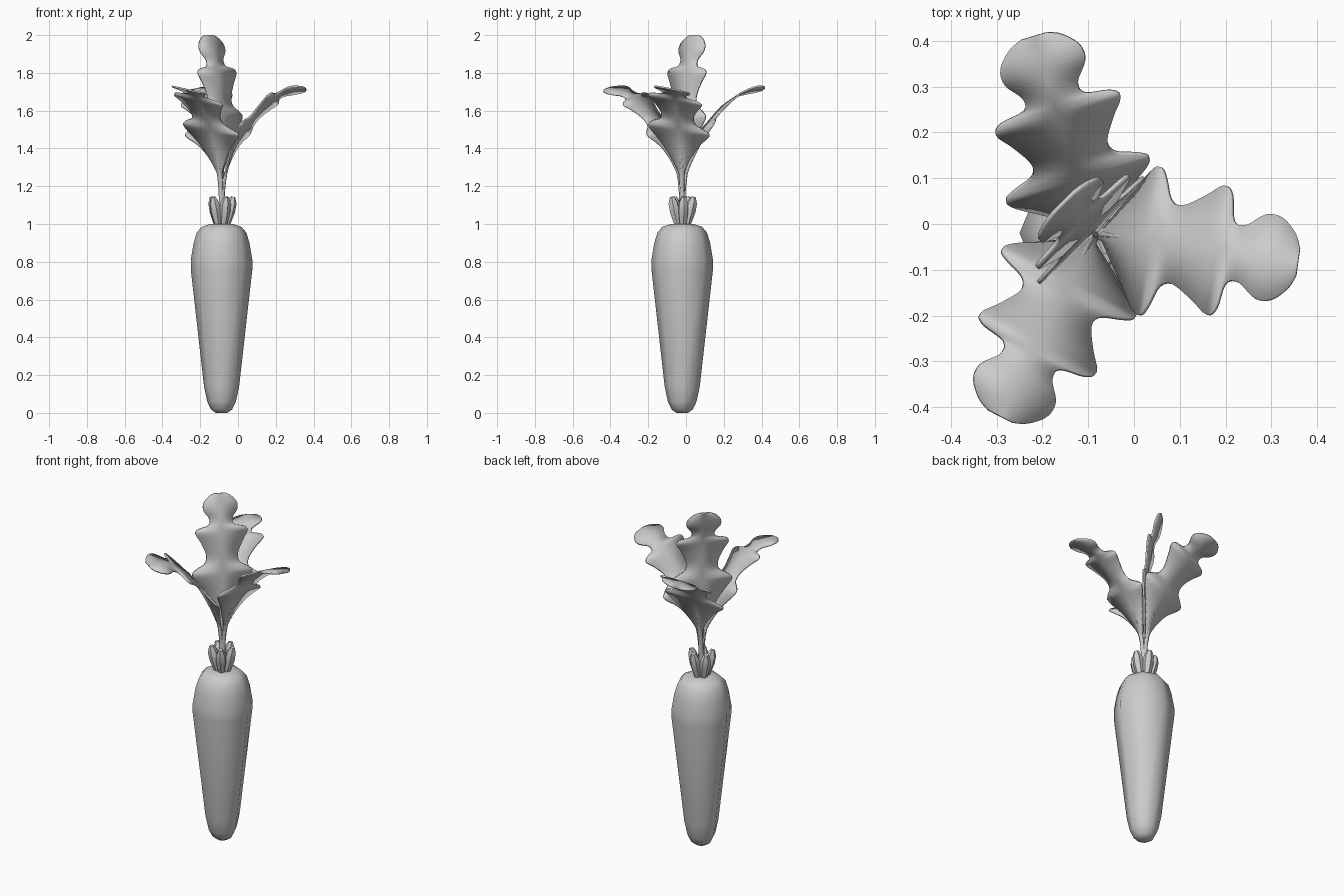
import bpy, bmesh, math
from mathutils import Vector, Matrix

if "Cube" in bpy.data.objects:
    bpy.data.objects.remove(bpy.data.objects["Cube"])

CX, CY = -0.087, -0.02          # axis of the root


def finish(name, bm, angle=50):
    bmesh.ops.recalc_face_normals(bm, faces=bm.faces)
    me = bpy.data.meshes.new(name)
    bm.to_mesh(me)
    bm.free()
    ob = bpy.data.objects.new(name, me)
    bpy.context.collection.objects.link(ob)
    bpy.ops.object.select_all(action='DESELECT')
    ob.select_set(True)
    bpy.context.view_layer.objects.active = ob
    bpy.ops.object.shade_smooth_by_angle(angle=math.radians(angle))
    return ob


def loft(bm, rings):
    """Closed skin through rings of points, capped at both ends."""
    loops = [[bm.verts.new(p) for p in ring] for ring in rings]
    n = len(loops[0])
    for a, b in zip(loops, loops[1:]):
        for i in range(n):
            j = (i + 1) % n
            bm.faces.new((a[i], a[j], b[j], b[i]))
    bm.faces.new(loops[0][::-1])
    bm.faces.new(loops[-1])


def lathe(name, profile, sides, matrix):
    bm = bmesh.new()
    loft(bm, [[matrix @ Vector((r * math.cos(k * math.tau / sides),
                                r * math.sin(k * math.tau / sides), z))
               for k in range(sides)] for r, z in profile])
    return finish(name, bm)


def catmull(pts, steps):
    p = [Vector(q) for q in pts]
    p = [2 * p[0] - p[1]] + p + [2 * p[-1] - p[-2]]
    out = []
    for i in range(1, len(p) - 2):
        a, b, c, d = p[i - 1:i + 3]
        for k in range(steps):
            t = k / steps
            out.append(0.5 * (2 * b + (c - a) * t + (2 * a - 5 * b + 4 * c - d) * t * t
                              + (3 * b - a - 3 * c + d) * t ** 3))
    return out + [p[-2]]


def sampler(path):
    """Point on a path at a fraction of its length."""
    pts = catmull(path, 8)
    acc = [0.0]
    for a, b in zip(pts, pts[1:]):
        acc.append(acc[-1] + (b - a).length)

    def at(t):
        s = min(max(t, 0), 1) * acc[-1]
        for i in range(len(pts) - 1):
            if s <= acc[i + 1]:
                return pts[i].lerp(pts[i + 1], (s - acc[i]) / (acc[i + 1] - acc[i]))
        return pts[-1]
    return at


# Half outline of a lobed leaf: (fraction of length, half width)
OUTLINE = [(0.02, 0.012), (0.25, 0.013), (0.32, 0.025), (0.45, 0.09), (0.53, 0.15),
           (0.565, 0.163), (0.59, 0.14), (0.62, 0.095), (0.67, 0.087), (0.74, 0.115),
           (0.79, 0.142), (0.815, 0.125), (0.83, 0.07), (0.865, 0.063), (0.91, 0.092),
           (0.95, 0.09), (0.985, 0.06), (1.0, 0.03)]
BENT = [(0, 1.0), (0.005, 1.15), (0.03, 1.3), (0.09, 1.45), (0.19, 1.58),
        (0.29, 1.67), (0.37, 1.705), (0.45, 1.715)]
UPRIGHT = [(0, 1.0), (0, 1.2), (0.005, 1.4), (0.012, 1.6), (0.035, 1.8), (0.095, 2.0)]


def leaf(name, angle, path, roll):
    a = math.radians(angle)
    d = Vector((math.cos(a), math.sin(a), 0))
    side = Vector((-d.y, d.x, 0))
    at = sampler(path)

    def point(t, w):
        r, z = at(t)
        blade = min(max((t - 0.3) / 0.3, 0), 1)
        return Vector((CX, CY, z - roll * blade * w)) + d * r + side * w

    # Flat blade
    bm = bmesh.new()
    rows = [[bm.verts.new(point(t, w * k)) for k in (-1, 0, 1)]
            for t, w in catmull(OUTLINE, 4)]
    for p, q in zip(rows, rows[1:]):
        for i in (0, 1):
            bm.faces.new((p[i], p[i + 1], q[i + 1], q[i]))
    ob = finish(name, bm, 40)
    sol = ob.modifiers.new("thickness", 'SOLIDIFY')
    sol.thickness = 0.009
    sol.offset = 0

    # Rounded stalk fading into the blade
    bm = bmesh.new()
    rings = []
    for k in range(9):
        t = 0.02 + 0.43 * k / 8
        tan = (point(t + 0.02, 0) - point(t - 0.02, 0)).normalized()
        up = side.cross(tan)
        rad = 0.016 * (1 - 0.7 * k / 8)
        rings.append([point(t, 0) + rad * (math.cos(j * math.tau / 6) * side
                                           + math.sin(j * math.tau / 6) * up)
                      for j in range(6)])
    loft(bm, rings)
    finish(name + "_stalk", bm, 70)


# Root
lathe("root", [(0.03, 0), (0.056, 0.018), (0.076, 0.06), (0.093, 0.14), (0.163, 0.76),
               (0.163, 0.81), (0.148, 0.9), (0.131, 0.955), (0.105, 0.985), (0.06, 1.0)],
      8, Matrix.Translation((CX, CY, 0)))

# Short cut stubs round the crown
for i in range(5):
    m = (Matrix.Translation((CX, CY, 0.985))
         @ Matrix.Rotation(math.radians(-65 + 72 * i), 4, 'Z')
         @ Matrix.Translation((0.024, 0, 0)) @ Matrix.Rotation(math.radians(13), 4, 'Y'))
    lathe(f"crown_stub_{i + 1}", [(0.017, 0), (0.029, 0.085), (0.027, 0.13), (0.013, 0.163)], 6, m)

# Leaves
for nm, ang in (("right", -8), ("back", 107), ("front", -117)):
    leaf("leaf_" + nm, ang, BENT, 0.2)
leaf("leaf_upright", 135, UPRIGHT, 0.0)
